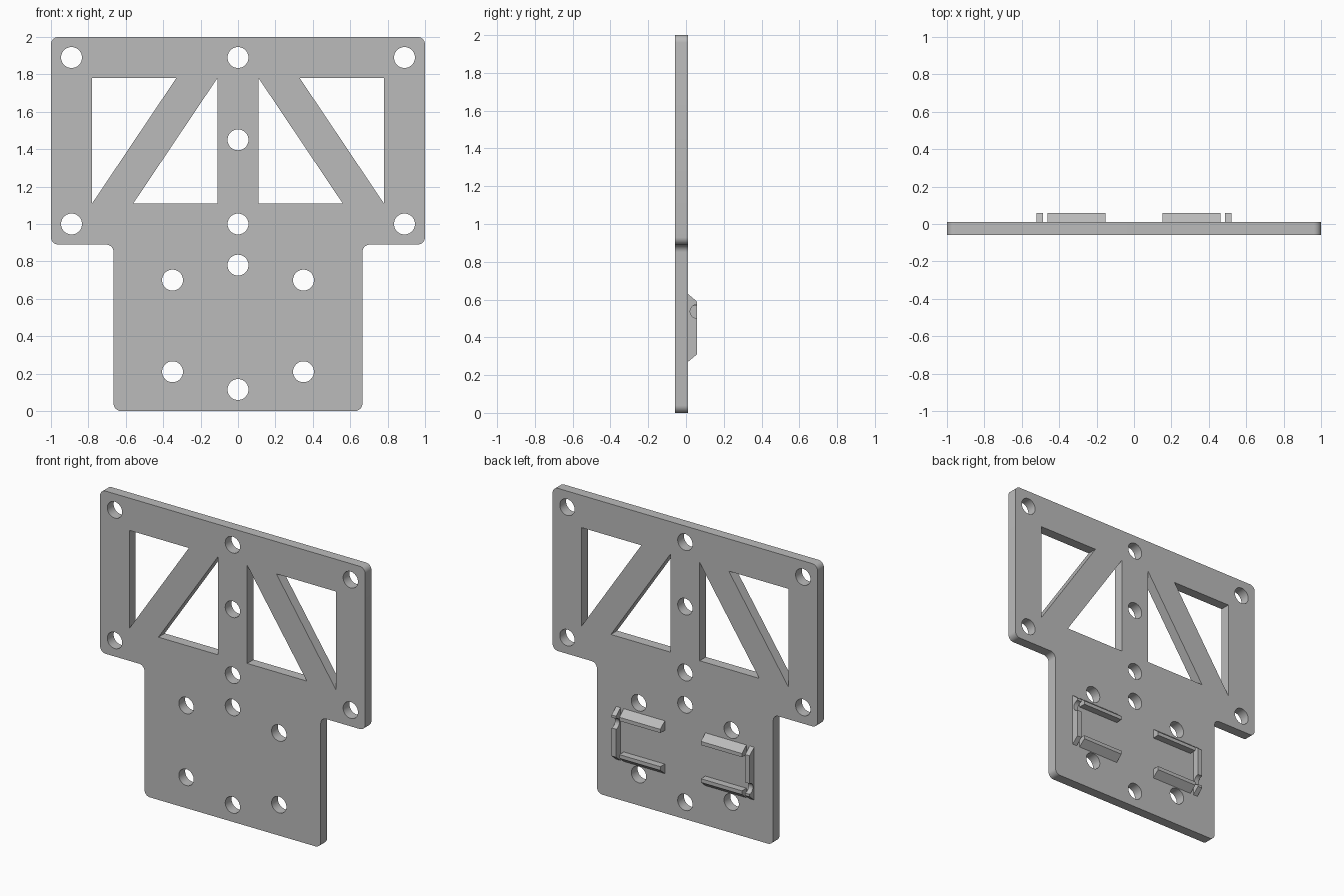
import bpy, bmesh
from math import sin, cos, tau
from mathutils import Vector

if "Cube" in bpy.data.objects:
    bpy.data.objects.remove(bpy.data.objects["Cube"])

grey = bpy.data.materials.new("plain grey")
grey.use_nodes = True
colour = (0.5, 0.5, 0.5, 1)
grey.diffuse_color = colour
grey.node_tree.nodes["Principled BSDF"].inputs["Base Color"].default_value = colour

FRONT, BACK, TOP = -0.058, 0.01, 0.058


def circle(x, z, r, n=40):
    return [(x + r * cos(tau * i / n), z + r * sin(tau * i / n)) for i in range(n)]


def fillet(corners, r=0.04, steps=8):
    """Round every square corner of an outline."""
    out = []
    for i, c in enumerate(corners):
        c = Vector(c)
        a = (Vector(corners[i - 1]) - c).normalized() * r
        b = (Vector(corners[(i + 1) % len(corners)]) - c).normalized() * r
        for k in range(steps + 1):
            t = tau / 4 * k / steps
            out.append(tuple(c + a * (1 - sin(t)) + b * (1 - cos(t))))
    return out


def finish(name, bm):
    bmesh.ops.remove_doubles(bm, verts=bm.verts, dist=0.0001)
    bmesh.ops.recalc_face_normals(bm, faces=bm.faces)
    mesh = bpy.data.meshes.new(name)
    bm.to_mesh(mesh)
    bm.free()
    mesh.materials.clear()
    mesh.materials.append(grey)
    obj = bpy.data.objects.new(name, mesh)
    bpy.context.collection.objects.link(obj)
    bpy.ops.object.select_all(action="DESELECT")
    obj.select_set(True)
    bpy.context.view_layer.objects.active = obj
    bpy.ops.object.shade_smooth_by_angle(angle=0.5)
    return obj


def prism(name, profile, x0, x1):
    """Extrude a (y, z) profile along x."""
    bm = bmesh.new()
    face = bm.faces.new([bm.verts.new((x0, y, z)) for y, z in profile])
    new = bmesh.ops.extrude_face_region(bm, geom=[face])["geom"]
    bmesh.ops.translate(bm, vec=(x1 - x0, 0, 0),
                        verts=[v for v in new if isinstance(v, bmesh.types.BMVert)])
    return finish(name, bm)


# Plate: stepped outline with truss windows and bolt holes
half = [(0.665, 0), (0.665, 0.89), (1, 0.89), (1, 2)]
loops = [fillet(half + [(-x, z) for x, z in reversed(half)])]
for s in (-1, 1):
    loops.append([(s * 0.78, 1.78), (s * 0.33, 1.78), (s * 0.78, 1.11)])
    loops.append([(s * 0.11, 1.78), (s * 0.11, 1.11), (s * 0.56, 1.11)])
    for x, z in [(0.89, 1.89), (0.89, 1.0), (0.35, 0.70), (0.35, 0.21)]:
        loops.append(circle(s * x, z, 0.056))
for z in (1.89, 1.45, 1.0, 0.78, 0.115):
    loops.append(circle(0, z, 0.056))

curve = bpy.data.curves.new("plate_outline", "CURVE")
curve.dimensions = "2D"
curve.fill_mode = "BOTH"
curve.extrude = (BACK - FRONT) / 2
for loop in loops:
    spline = curve.splines.new("POLY")
    spline.points.add(len(loop) - 1)
    for p, (x, z) in zip(spline.points, loop):
        p.co = (x, z, 0, 1)
    spline.use_cyclic_u = True
outline = bpy.data.objects.new("plate_outline", curve)
bpy.context.collection.objects.link(outline)
bpy.context.view_layer.update()
flat = bpy.data.meshes.new_from_object(
    outline.evaluated_get(bpy.context.evaluated_depsgraph_get()))
bm = bmesh.new()
bm.from_mesh(flat)
bpy.data.objects.remove(outline)
for v in bm.verts:
    x, z, d = v.co
    v.co = (x, (FRONT + BACK) / 2 - d, z)
finish("plate", bm)

# Clip ribs on the back; the two sides are half-turn copies about the middle
MID = 0.45
OUT, CHAMFER, INNER, NOTCH = 0.18, 0.14, 0.115, 0.087
ROOT = BACK - 0.005
for s, side in ((1, "left"), (-1, "right")):
    for v, level in ((1, "upper"), (-1, "lower")):
        prism(f"{side}_{level}_rib",
              [(ROOT, MID + v * OUT), (BACK, MID + v * OUT), (TOP, MID + v * CHAMFER),
               (TOP, MID + v * INNER), (ROOT, MID + v * INNER)],
              s * 0.153, s * 0.463)
    # End rib with a round notch in its outer edge
    r = 0.036
    notch = [(TOP - r * sin(tau / 2 * i / 16), MID + s * (NOTCH + r * cos(tau / 2 * i / 16)))
             for i in range(17)]
    prism(f"{side}_end_rib",
          [(ROOT, MID + s * OUT), (BACK, MID + s * OUT), (TOP, MID + s * CHAMFER)] + notch +
          [(TOP, MID - s * CHAMFER), (BACK, MID - s * OUT), (ROOT, MID - s * OUT)],
          s * 0.487, s * 0.521)
